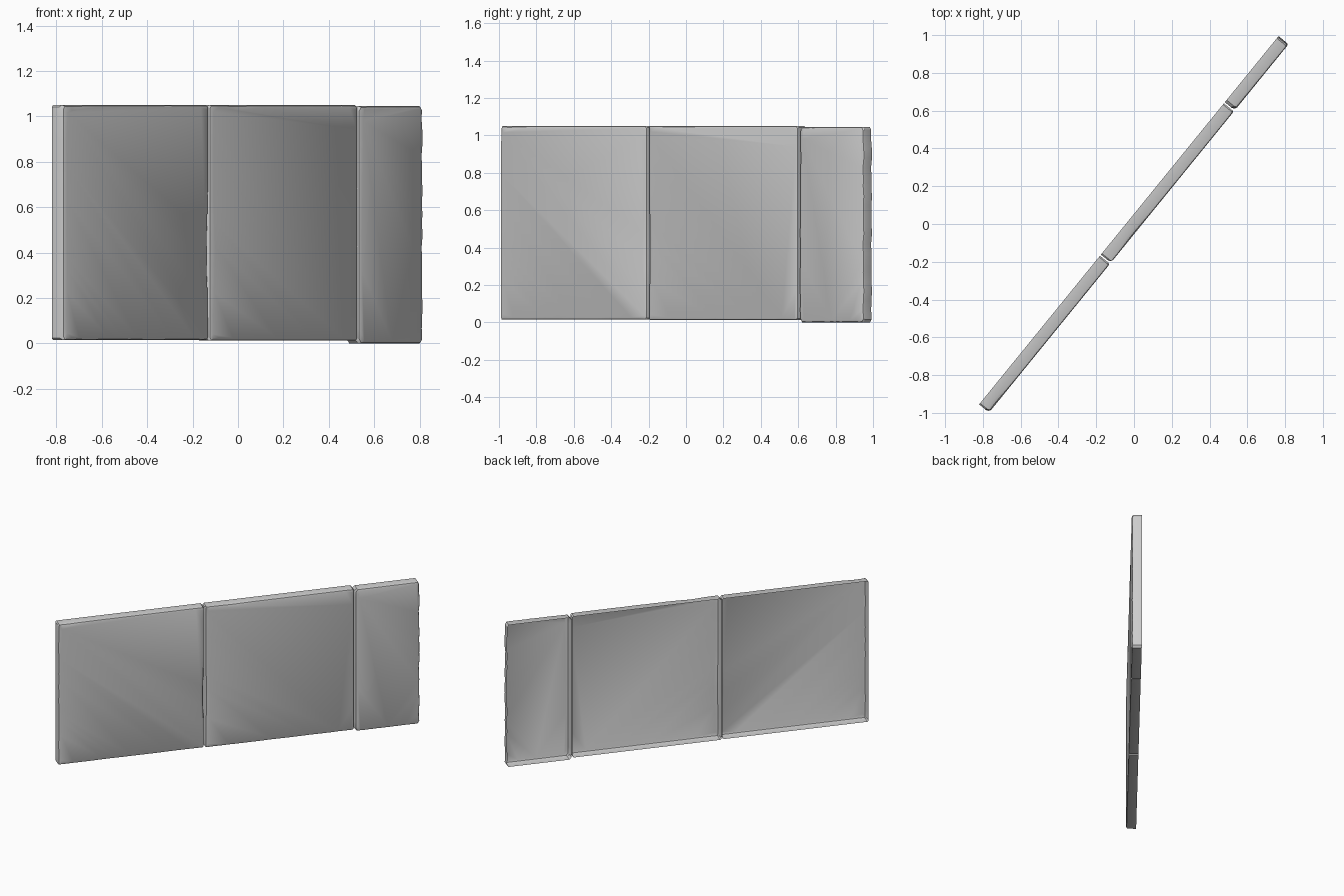
import bpy, bmesh, math, random
from mathutils import Vector

random.seed(4)
if "Cube" in bpy.data.objects:
    bpy.data.objects.remove(bpy.data.objects["Cube"], do_unlink=True)

DEPTH = 0.068
START = Vector((-0.82, -0.955, 0))
ANGLE = math.atan2(0.776, 0.631)

grey = bpy.data.materials.new("stone grey")
grey.use_nodes = True
grey.diffuse_color = (0.6, 0.6, 0.6, 1)
grey.node_tree.nodes["Principled BSDF"].inputs["Base Color"].default_value = (0.6, 0.6, 0.6, 1)


def outline(w, z0, z1, r, steps=20):
    """Counter-clockwise rectangle with clipped corners, each side subdivided."""
    corners = [(r, z0), (w - r, z0), (w, z0 + r), (w, z1 - r),
               (w - r, z1), (r, z1), (0, z1 - r), (0, z0 + r)]
    pts = []
    for i, a in enumerate(corners):
        b = corners[(i + 1) % 8]
        n = steps if i % 2 == 0 else 1
        pts += [Vector(a).lerp(Vector(b), k / n) for k in range(n)]
    return pts


def panel(name, x0, w, z0, z1, r, chips, ragged_end=0.0):
    """Open-backed slab with worn front edges."""
    bm = bmesh.new()
    rings = [[], [], [], []]
    for p in outline(w, z0, z1, r):
        # ragged outer end
        if p.x > w - 0.001 and ragged_end:
            p.x -= random.uniform(0, ragged_end)
        # worn edge width, larger at chips
        wear = 0.010 + random.uniform(0, 0.003)
        if p.x < 0.001:
            wear += 0.010
        for cx, cz, size, reach in chips:
            wear += size * math.exp(-((p - Vector((cx, cz))).length / reach) ** 2)
        # inward direction, mitred at the corners
        mx = (p.x < r + 0.001) - (p.x > w - r - 0.001 - ragged_end)
        mz = (p.y < z0 + r + 0.001) - (p.y > z1 - r - 0.001)
        inward = Vector((mx, mz))
        rows = [(0, 0), (0, min(wear, 0.03)), (0.3, min(wear, 0.03) * 0.3), (1, 0)]
        for ring, (k, drop) in zip(rings, rows):
            y = 0 if ring is rings[0] else -DEPTH + drop
            q = p + inward * wear * k
            ring.append(bm.verts.new((q.x, y, q.y)))
    n = len(rings[0])
    for lo, hi in zip(rings, rings[1:]):
        for i in range(n):
            j = (i + 1) % n
            bm.faces.new((lo[i], lo[j], hi[j], hi[i]))
    bm.faces.new(rings[-1])
    mesh = bpy.data.meshes.new(name)
    bm.to_mesh(mesh)
    bm.free()
    mesh.materials.append(grey)
    ob = bpy.data.objects.new(name, mesh)
    bpy.context.collection.objects.link(ob)
    ob.rotation_euler.z = ANGLE
    ob.location = START + Vector((math.cos(ANGLE), math.sin(ANGLE), 0)) * x0
    return ob


# Three slabs side by side: two wide, one narrow
slabs = [
    panel("wide_slab_right", 0.0, 1.014, 0.015, 1.05, 0.008,
          [(0.07, 1.05, 0.012, 0.08), (1.014, 0.4, 0.018, 0.17)]),
    panel("wide_slab_middle", 1.022, 1.032, 0.012, 1.05, 0.008,
          [(0.0, 0.4, 0.012, 0.18), (0.2, 1.05, 0.010, 0.08)]),
    panel("narrow_slab_left", 2.062, 0.451, 0.0, 1.045, 0.015,
          [(0.0, 0.9, 0.006, 0.2)], ragged_end=0.008),
]

# Smooth shading with crisp edges
bpy.ops.object.select_all(action='DESELECT')
for ob in slabs:
    ob.select_set(True)
bpy.context.view_layer.objects.active = slabs[0]
bpy.ops.object.shade_smooth_by_angle(angle=math.radians(30))
